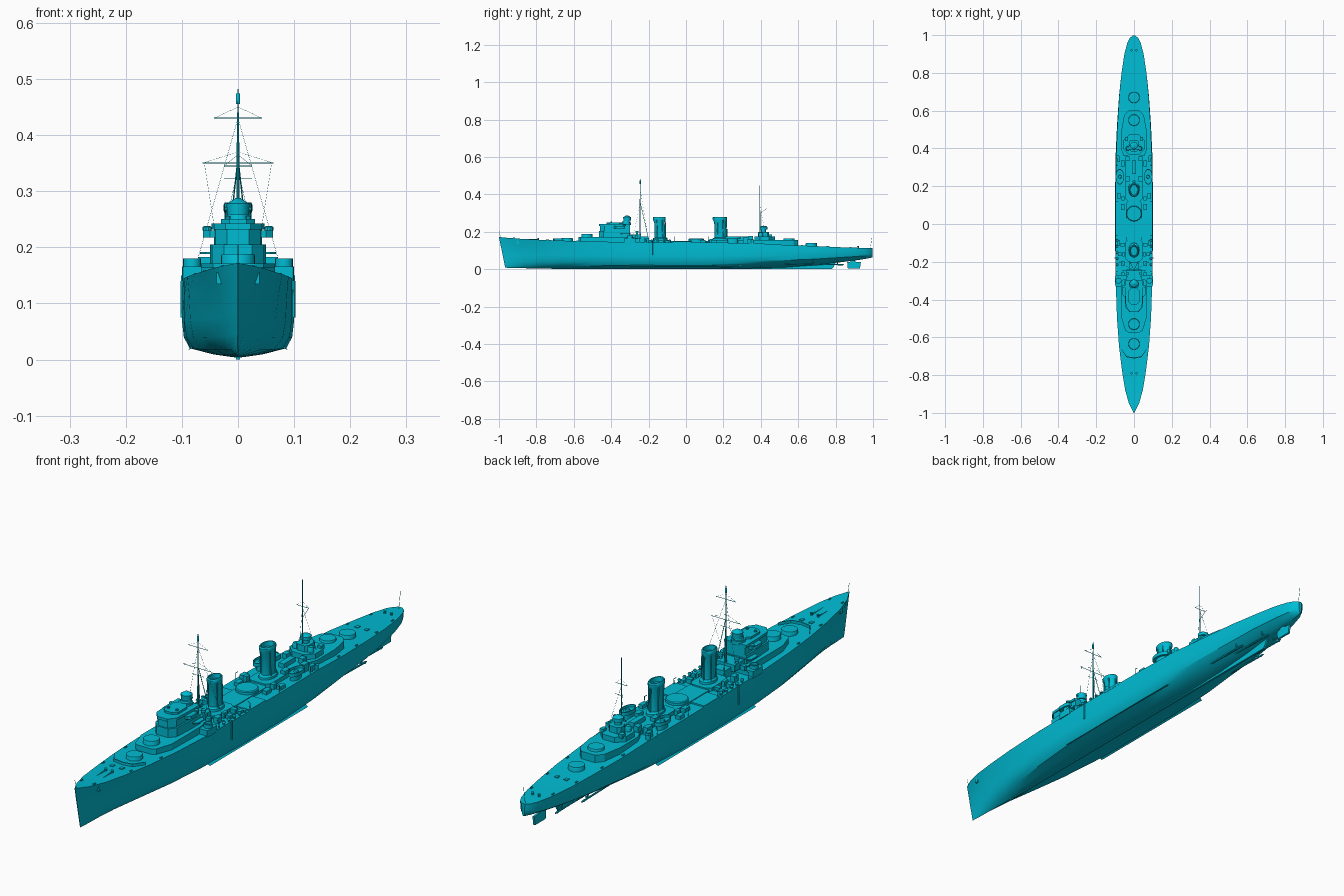
import bpy, bmesh, math
from mathutils import Vector

paint = bpy.data.materials.new("cyan_paint")
paint.diffuse_color = (0.0, 0.503, 0.658, 1)


def make(name, verts, faces, smooth=None):
    bm = bmesh.new()
    vs = [bm.verts.new(v) for v in verts]
    for f in faces:
        bm.faces.new([vs[i] for i in f])
    bmesh.ops.remove_doubles(bm, verts=bm.verts, dist=1e-6)
    bmesh.ops.recalc_face_normals(bm, faces=bm.faces)
    me = bpy.data.meshes.new(name)
    bm.to_mesh(me)
    bm.free()
    me.materials.append(paint)
    ob = bpy.data.objects.new(name, me)
    bpy.context.collection.objects.link(ob)
    if smooth:
        bpy.ops.object.select_all(action='DESELECT')
        ob.select_set(True)
        bpy.context.view_layer.objects.active = ob
        bpy.ops.object.shade_smooth_by_angle(angle=math.radians(smooth))
    return ob


def loft(name, rings, smooth=None):
    """Skin closed rings of equal length and cap both ends."""
    n = len(rings[0])
    faces = [[k * n + i, k * n + (i + 1) % n, (k + 1) * n + (i + 1) % n, (k + 1) * n + i]
             for k in range(len(rings) - 1) for i in range(n)]
    faces += [list(range(n)), list(range((len(rings) - 1) * n, len(rings) * n))]
    return make(name, [p for r in rings for p in r], faces, smooth)


def prism(name, half, z0, z1):
    """Extrude a deck outline given by its +x half."""
    pts = half + [(-x, y) for x, y in reversed(half)]
    return loft(name, [[(x, y, z) for x, y in pts] for z in (z0, z1)])


def octa(name, y0, y1, w, z0, z1, c=0.02):
    return prism(name, [(w - c, y0), (w, y0 + c), (w, y1 - c), (w - c, y1)], z0, z1)


def box(name, x, y, z0, sx, sy, h, both=False):
    for s in ((1, -1) if both else (1,)):
        ring = [(s * x + a * sx / 2, y + b * sy / 2) for a, b in ((-1, -1), (1, -1), (1, 1), (-1, 1))]
        loft(name, [[(p, q, z) for p, q in ring] for z in (z0, z0 + h)])


def turned(name, x, y, prof, stretch=1, n=24, both=False):
    """Stack of ellipses: prof = (radius, z, y shift)."""
    for s in ((1, -1) if both else (1,)):
        loft(name, [[(s * x + r * math.cos(2 * math.pi * i / n),
                      y + dy + r * stretch * math.sin(2 * math.pi * i / n), z)
                     for i in range(n)] for r, z, dy in prof], 35)


def rod(name, a, b, r=0.0012, n=6, r2=None, both=False):
    for s in ((1, -1) if both else (1,)):
        p, q = Vector((a[0] * s, a[1], a[2])), Vector((b[0] * s, b[1], b[2]))
        d = (q - p).normalized()
        u = d.orthogonal().normalized()
        v = d.cross(u)
        ang = [2 * math.pi * i / n for i in range(n)]
        loft(name, [[o + rr * (u * math.cos(t) + v * math.sin(t)) for t in ang]
                    for o, rr in ((p, r), (q, r2 or r))])


# Hull stations: y, deck half width, deck z, side half width, bilge half width, bilge z, keel z
ST = [(-1, .001, .172, .001, .0008, .02, .008), (-.95, .027, .167, .012, .006, .02, .006),
      (-.88, .047, .162, .026, .013, .018, .005), (-.78, .063, .157, .045, .024, .018, .004),
      (-.65, .079, .152, .067, .043, .018, .003), (-.5, .09, .148, .085, .064, .018, .003),
      (-.33, .096, .145, .096, .079, .019, .003), (-.1, .098, .143, .1, .086, .02, .003),
      (.15, .098, .142, .1, .086, .021, .003), (.35, .095, .14, .098, .08, .025, .004),
      (.52, .088, .13, .09, .068, .032, .008), (.68, .078, .124, .079, .055, .04, .02),
      (.8, .066, .118, .066, .045, .05, .034), (.9, .051, .115, .049, .03, .058, .046),
      (.96, .035, .113, .033, .018, .064, .055), (.985, .022, .112, .02, .01, .068, .06),
      (.997, .007, .112, .006, .004, .07, .064)]


def deck(y, col=2):
    for a, b in zip(ST, ST[1:]):
        if a[0] <= y <= b[0]:
            return a[col] + (b[col] - a[col]) * (y - a[0]) / (b[0] - a[0])


rings = []
for y, d, dz, w, b, zb, k in ST:
    h = dz - zb
    half = [(b * .5, k + (zb - k) * .35), (b, zb), (b + (w - b) * .75, zb + h * .16),
            (w, zb + h * .4), (w * .55 + d * .45, zb + h * .75), (d, dz)]
    pts = [(0, k)] + half + [(-x, z) for x, z in reversed(half)]
    rake = .035 * max(0, (-.75 - y) / .25)
    rings.append([(x, y + rake * (1 - z / .172), z) for x, z in pts])
loft("hull", rings, 30)

# Keel, deadwood, bilge keels, rudder and shafts
loft("keel", [[(x, y, z) for y, z in ((-.72, 0), (.78, 0), (.79, .012), (.8, .036), (.5, .012), (-.72, .008))]
              for x in (-.004, .004)])
loft("rudder", [[(x, y, z) for y, z in ((.865, .004), (.93, .004), (.935, .038), (.905, .04), (.9, .055),
                                         (.885, .055), (.88, .04), (.862, .038))] for x in (-.004, .004)])
for s in (1, -1):
    loft("bilge_keel", [[(s * x, y, z) for x, z in ((.078, .022), (.09, .016), (.08, .025))] for y in (-.3, .3)])
for x, y0, y1 in ((.052, .42, .7), (.03, .55, .83)):
    rod("propeller_shaft", (x, y0, .03), (x, y1, .024), .0035, 8, both=True)
    rod("shaft_strut", (x, y1 - .02, .024), (x + .01, y1 - .02, .062), .003, both=True)
    rod("shaft_strut", (x, y1 - .02, .024), (x - .018, y1 - .02, .055), .003, both=True)
    rod("propeller_hub", (x, y1, .024), (x, y1 + .014, .024), .005, 10, .002, both=True)

# Gun barbettes and the deckhouses under them
for y, z in ((-.635, .167), (-.53, .188), (.55, .165), (.67, .14)):
    turned("barbette", 0, y, [(.03, deck(y) - .01, 0), (.03, z - .003, 0), (.0285, z, 0)], n=32)
prism("forward_deckhouse", [(.03, -.575), (.045, -.565), (.066, -.5), (.066, -.33), (.06, -.27)], .135, .171)
prism("aft_deckhouse", [(.055, .36), (.066, .39), (.066, .5), (.052, .575), (.03, .6)], .12, .156)
octa("aft_upper_house", .365, .475, .055, .15, .176, .03)
for s in (1, -1):
    loft("breakwater", [[(s * x, y, z) for x, y in ((0, -.712), (.04, -.705), (.066, -.665), (.066, -.661),
                                                     (.039, -.7), (0, -.707))] for z in (.145, .164)])

# Bridge tower with wings and director
prism("bridge_base", [(.025, -.465), (.046, -.44), (.05, -.36), (.05, -.3)], .16, .205)
prism("bridge_tower", [(.02, -.46), (.04, -.435), (.043, -.36), (.043, -.3)], .2, .232)
prism("bridge_roof", [(.022, -.465), (.043, -.437), (.047, -.36), (.047, -.3)], .232, .242)
prism("bridge_wing", [(.05, -.385), (.062, -.375), (.062, -.34), (.055, -.325)], .217, .23)
prism("signal_wing", [(.058, -.35), (.068, -.34), (.068, -.305), (.058, -.295)], .188, .192)
octa("compass_platform", -.425, -.34, .03, .24, .25, .015)
turned("director_base", 0, -.32, [(.026, .235, 0), (.026, .25, 0), (.02, .25, 0), (.018, .258, 0)])
turned("director", 0, -.315, [(.019, .255, 0), (.021, .278, 0), (.015, .281, 0), (.004, .288, 0)], n=12)
rod("rangefinder", (-.024, -.315, .268), (.024, -.315, .268), .004, 8)
turned("wing_director", .055, -.33, [(.008, .23, 0), (.008, .236, 0), (.005, .238, 0)], n=10, both=True)
turned("sighting_post", .018, -.4, [(.005, .25, 0), (.005, .256, 0)], n=10, both=True)

# Full-beam gun deck abreast the bridge
prism("bridge_gun_deck", [(.098, -.33), (.1, -.32), (.1, -.28), (.098, -.27)], .14, .166)
turned("gun_tub", .082, -.3, [(.016, .165, 0), (.016, .18, 0), (.013, .18, 0), (.013, .17, 0)], n=16, both=True)
box("bridge_rear_house", 0, -.275, .16, .08, .07, .026)
box("mast_house", 0, -.235, .14, .05, .07, .035)
box("ready_locker", .06, -.265, .165, .02, .014, .018, True)
turned("searchlight", .035, -.262, [(.006, .185, 0), (.006, .195, 0), (.009, .197, 0), (.009, .205, 0)], n=12, both=True)

# Funnels with casings, flared raked caps and steam pipes
for y, rx, st in ((-.138, .0205, 1.4), (.186, .0215, 1.5)):
    turned("funnel_base", 0, y, [(rx + .009, .135, 0), (rx + .007, .165, 0), (rx + .001, .17, 0)], st)
    turned("funnel", 0, y, [(rx, .16, 0), (rx * .97, .25, -.004), (rx * 1.2, .266, -.005),
                            (rx * 1.2, .276, -.005), (rx * 1.08, .28, -.005), (rx * .92, .28, -.005),
                            (rx * .85, .262, -.005)], st)
    for dy in (-.015, .015):
        rod("steam_pipe", (rx, y + dy, .15), (rx, y + dy - .004, .264), .0022, 8, both=True)
    rod("funnel_pipe", (0, y + rx * st + .002, .15), (0, y + rx * st - .002, .266), .0025, 8)

# Midships: aircraft deck, catapult turntable, casings, ventilators
prism("catapult_deck", [(.097, -.07), (.099, -.065), (.099, .025), (.097, .03)], .138, .148)
octa("engine_casing", -.09, .12, .042, .138, .151, .01)
turned("catapult_turntable", 0, .055, [(.041, .145, 0), (.041, .16, 0), (.038, .163, 0)], n=32)
octa("boiler_casing", -.2, -.08, .045, .138, .156, .015)
octa("aft_casing", .12, .36, .046, .135, .157, .015)
for x, y, w, l, h in ((.06, -.21, .02, .026, .026), (.075, -.16, .018, .02, .018), (.055, -.16, .012, .025, .024),
                      (.06, -.11, .022, .018, .02), (.08, -.1, .014, .025, .015), (.06, .09, .02, .03, .018),
                      (.058, .135, .016, .02, .024), (.08, .15, .018, .03, .018), (.06, .32, .02, .03, .034),
                      (.035, .345, .02, .024, .04), (.08, .34, .014, .025, .026), (.035, .24, .02, .03, .033)):
    box("ventilator", x, y, deck(y) - .004, w, l, h, True)
for i in range(5):
    y = -.215 + i * .032
    turned("mushroom_vent", .09, y, [(.004, .138, 0), (.004, .152, 0), (.007, .153, 0), (.005, .158, 0)],
           n=10, both=True)
# Round anti-aircraft platforms beside the after funnel
turned("aa_pedestal", .072, .25, [(.016, .135, 0), (.016, .165, 0)], 1.7, both=True)
turned("aa_platform", .075, .25, [(.022, .162, 0), (.022, .176, 0), (.0195, .176, 0), (.0195, .167, 0)],
       1.9, both=True)
turned("gun_mount", .075, .25, [(.01, .165, 0), (.008, .174, 0)], n=12, both=True)
box("torpedo_control", 0, .3, .15, .022, .07, .024)
turned("aft_tub", .086, .355, [(.009, .136, 0), (.009, .158, 0)], n=14, both=True)

# Aft control tower
octa("aft_control_tower", .385, .445, .026, .17, .2, .01)
turned("aft_director", 0, .415, [(.014, .198, 0), (.014, .212, 0), (.02, .213, 0), (.02, .226, 0), (.012, .231, 0)], n=16)
turned("aft_searchlight", .032, .4, [(.012, .174, 0), (.012, .19, 0), (.009, .196, 0)], n=12, both=True)
box("aft_locker", .04, .45, .17, .016, .02, .016, True)

# Fore mast: pole, slender struts, yards, lookout and rigging
rod("fore_mast", (0, -.245, .16), (0, -.245, .44), .0032, 8, .002)
rod("fore_topmast", (0, -.245, .44), (0, -.245, .482), .0012)
rod("mast_strut", (.022, -.2, .16), (.001, -.243, .35), .0012, both=True)
turned("mast_lantern", 0, -.245, [(.004, .455, 0), (.004, .472, 0), (.002, .475, 0)], n=10)
for y, z, w in ((-.245, .43, .043), (-.245, .35, .063), (.395, .345, .025)):
    rod("yard", (-w, y, z), (w, y, z), .0009)
    rod("yard_lift", (w, y, z), (0, y, z + .02), .0003, 4, both=True)
rod("spreader", (-.025, -.245, .322), (.025, -.245, .322), .0007)
rod("halyard", (.06, -.245, .35), (.035, -.28, .19), .0003, 4, both=True)
rod("shroud", (.08, -.2, .15), (0, -.245, .43), .0004, 4, both=True)
# Main mast
rod("main_mast", (0, .395, .17), (0, .395, .34), .0028, 8, .0018)
rod("main_topmast", (0, .395, .34), (0, .395, .448), .0012)
rod("main_shroud", (.04, .43, .16), (0, .395, .34), .0004, 4, both=True)
rod("gaff", (0, .395, .3), (0, .435, .325), .0008)

# Bow and stern fittings
rod("jackstaff", (0, -.99, .165), (0, -1, .205), .0007)
rod("ensign_staff", (0, .985, .11), (0, .995, .175), .0007)
for y in (-.79, .92):
    turned("capstan", .014, y, [(.005, deck(y) - .005, 0), (.004, deck(y) + .006, 0), (.006, deck(y) + .009, 0)],
           n=10, both=True)
box("anchor_chain", .014, -.84, .155, .004, .09, .006, True)
box("anchor", .034, -.9, .135, .008, .014, .02, True)
for y in (-.92, -.74, -.58, .5, .62, .76, .88):
    box("bollard", deck(y, 1) - .008, y, deck(y) - .004, .005, .012, .008, True)
for x, y in ((.02, .76), (.02, -.74)):
    box("deck_hatch", x, y, deck(y) - .004, .014, .016, .007, True)
# Side pipes and boat davits
rod("hull_side_pipe", (.1, -.18, .075), (.099, -.18, .15), .003, both=True)
for y in (-.25, -.06, .12, .31):
    rod("davit", (.093, y, .135), (.094, y, .168), both=True)
    rod("davit_arm", (.094, y, .168), (.084, y, .174), both=True)
